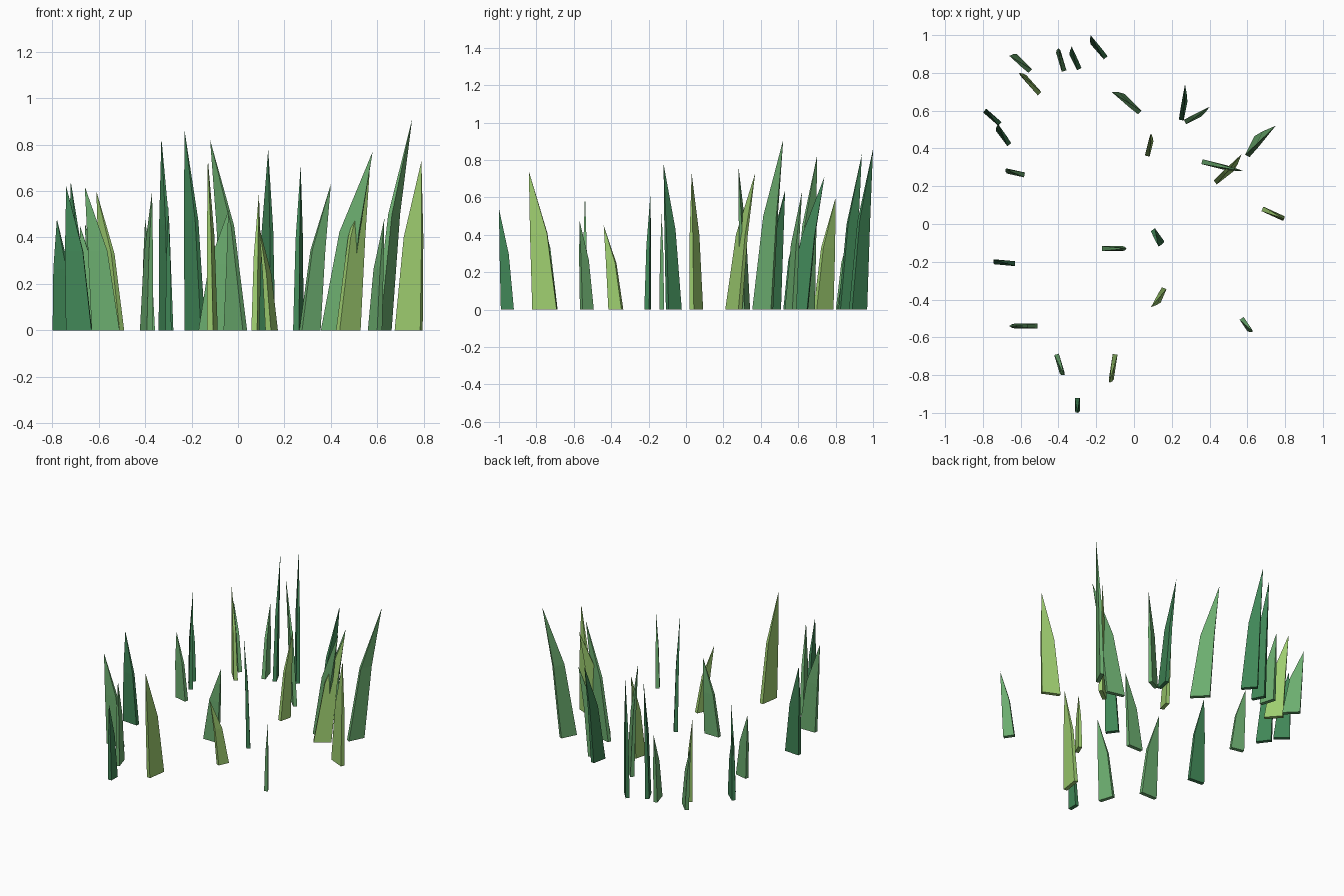
import bpy
import bmesh
from mathutils import Vector

default_cube = bpy.data.objects.get("Cube")
if default_cube:
    bpy.data.objects.remove(default_cube, do_unlink=True)

THICKNESS = 0.026   # blade thickness at the ground
SHOULDER = 0.55     # height of the bend, as a share of the blade height
BEND = 0.38         # share of the lean reached at the bend
TAPER = 0.7         # width at the bend, as a share of the base width


def make_material(name, red, green, blue):
    material = bpy.data.materials.new(name)
    material.use_nodes = True
    colour = (red, green, blue, 1)
    material.diffuse_color = colour
    shader = material.node_tree.nodes["Principled BSDF"]
    shader.inputs["Base Color"].default_value = colour
    shader.inputs["Roughness"].default_value = 0.9
    return material


def section(bm, centre, along, across):
    """Add one rectangular ring of the blade."""
    corners = ((-1, -1), (1, -1), (1, 1), (-1, 1))
    return [bm.verts.new(centre + along * i + across * j) for i, j in corners]


def grass_blade(name, material, start, end, tip):
    """Build a flat blade on the base line start-end, bending up to its tip."""
    start, end = Vector((*start, 0)), Vector((*end, 0))
    tip = Vector(tip)
    centre = (start + end) / 2
    along = (end - start) / 2
    across = Vector((-along.y, along.x, 0)).normalized() * THICKNESS / 2

    middle = centre.lerp(tip, BEND)
    middle.z = tip.z * SHOULDER

    bm = bmesh.new()
    base = section(bm, centre, along, across)
    bend = section(bm, middle, along * TAPER, across * TAPER)
    point = bm.verts.new(tip)
    bm.faces.new(base)
    for i in range(len(base)):
        j = (i + 1) % len(base)
        bm.faces.new((base[i], base[j], bend[j], bend[i]))
        bm.faces.new((bend[i], bend[j], point))
    bmesh.ops.recalc_face_normals(bm, faces=bm.faces)

    mesh = bpy.data.meshes.new(name)
    bm.to_mesh(mesh)
    bm.free()
    mesh.materials.append(material)
    blade = bpy.data.objects.new(name, mesh)
    bpy.context.collection.objects.link(blade)


def grass_group(name, material, blades):
    for number, (start, end, tip) in enumerate(blades, 1):
        grass_blade(f"{name}_{number}", material, start, end, tip)


olive = make_material("olive green", .34, .61, .16)
fresh = make_material("fresh green", .15, .42, .16)
deep = make_material("deep green", .052, .24, .095)

# Each blade: the two ends of its base line, then its tip

# Yellowish blades
grass_group("olive_grass_blade", olive, [
    ((-.5, .69), (-.58, .78), (-.61, .8, .6)),
    ((.43, .22), (.52, .29), (.57, .37, .73)),
    ((.07, .36), (.09, .44), (.09, .48, .59)),
    ((.68, .08), (.79, .03), (.79, .03, .73)),
    ((.16, -.34), (.13, -.41), (.09, -.44, .45)),
    ((-.1, -.69), (-.12, -.82), (-.13, -.84, .74)),
])

# Bright green blades
grass_group("fresh_grass_blade", fresh, [
    ((.6, .36), (.65, .46), (.75, .52, .91)),
    ((.36, .33), (.48, .3), (.58, .28, .77)),
    ((-.17, -.13), (-.06, -.13), (-.04, -.13, .52)),
    ((-.51, -.54), (-.63, -.54), (-.66, -.54, .62)),
    ((.57, -.5), (.61, -.56), (.63, -.57, .48)),
    ((-.55, .81), (-.63, .89), (-.66, .89, .46)),
    ((-.58, .26), (-.67, .28), (-.68, .29, .45)),
    ((-.37, .81), (-.4, .91), (-.4, .93, .48)),
    ((.03, .59), (-.06, .68), (-.12, .7, .82)),
    ((.27, .54), (.35, .58), (.4, .62, .63)),
    ((-.41, -.69), (-.38, -.79), (-.37, -.8, .6)),
])

# Dark bluish blades
grass_group("deep_grass_blade", deep, [
    ((-.29, .82), (-.33, .9), (-.33, .94, .83)),
    ((-.15, .88), (-.22, .96), (-.23, 1, .86)),
    ((-.71, .53), (-.79, .6), (-.78, .6, .48)),
    ((-.66, .42), (-.72, .5), (-.72, .53, .64)),
    ((.25, .55), (.27, .65), (.27, .74, .71)),
    ((.1, -.03), (.15, -.1), (.13, -.12, .78)),
    ((-.63, -.21), (-.74, -.2), (-.74, -.19, .62)),
    ((-.3, -.92), (-.3, -.99), (-.3, -1, .54)),
])
